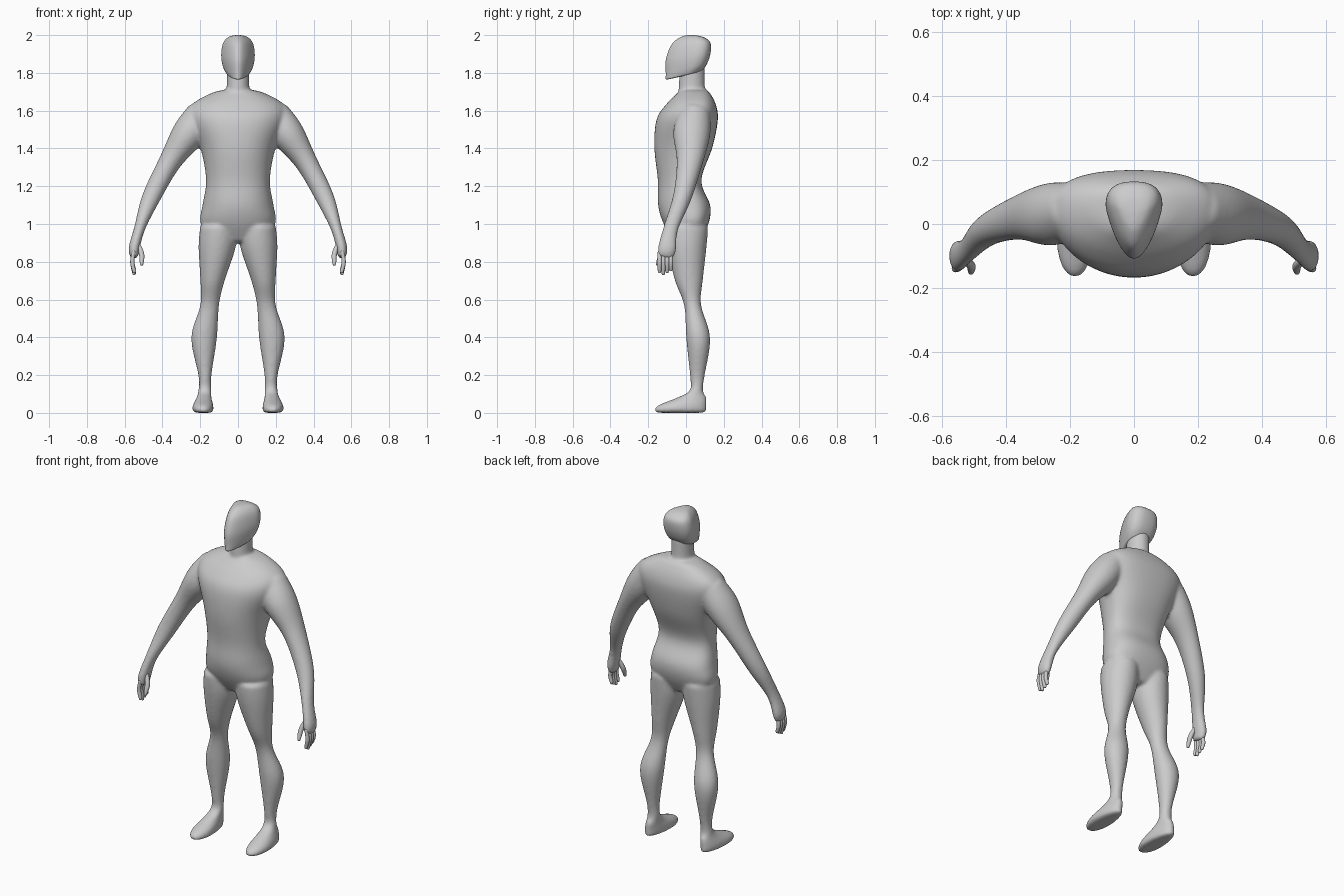
import bpy, bmesh
from math import cos, sin, pi, copysign
from mathutils import Vector

if "Cube" in bpy.data.objects:
    bpy.data.objects.remove(bpy.data.objects["Cube"])

grey = bpy.data.materials.new("light grey")
grey.use_nodes = True
grey.diffuse_color = (.6, .6, .6, 1)
grey.node_tree.nodes["Principled BSDF"].inputs["Base Color"].default_value = grey.diffuse_color


def circle(sides):
    return [(cos(2 * pi * i / sides), sin(2 * pi * i / sides)) for i in range(sides)]


def power(value, exponent):
    return copysign(abs(value) ** exponent, value)


def level_ring(height, inner, outer, front, back, middle=.5,
               front_shape=(1, 1), back_shape=(1, 1), tilt=0):
    """Horizontal outline, widest at the given fraction from front to back."""
    widest = front + (back - front) * middle
    ring = []
    for c, s in circle(24):
        shape_x, shape_y = back_shape if s > 0 else front_shape
        depth = back - widest if s > 0 else widest - front
        x = (inner + outer) / 2 + (outer - inner) / 2 * power(c, shape_x)
        y = widest + depth * power(s, shape_y)
        ring.append(Vector((x, y, height + tilt * (y - front))))
    return ring


def path_rings(points, sides):
    """Ellipses square to a path; each point has a side radius and a depth radius."""
    centres = [Vector((x, y, z)) for x, y, z, wide, deep in points]
    rings = []
    for i, (x, y, z, wide, deep) in enumerate(points):
        after = centres[min(i + 1, len(centres) - 1)]
        before = centres[max(i - 1, 0)]
        along = (after - before).normalized()
        depth_axis = Vector((0, 1, 0))
        depth_axis = (depth_axis - along * depth_axis.dot(along)).normalized()
        side_axis = depth_axis.cross(along)
        rings.append([centres[i] + side_axis * wide * c + depth_axis * deep * s
                      for c, s in circle(sides)])
    return rings


def flowing(rings, steps=4):
    """Add rings between the given ones along smooth curves."""
    result = []
    last = len(rings) - 1
    for i in range(last):
        near = (rings[max(i - 1, 0)], rings[i], rings[i + 1], rings[min(i + 2, last)])
        for step in range(steps):
            t = step / steps
            result.append([b + (c - a) * t / 2 + (a - b * 2.5 + c * 2 - d / 2) * t ** 2
                           + (b * 3 - a - c * 3 + d) * t ** 3 / 2
                           for a, b, c, d in zip(*near)])
    return result + [rings[last]]


def loft(bm, rings, side=1):
    """Skin the rings and close both ends; a side of -1 mirrors the part."""
    rows = [[bm.verts.new((p.x * side, p.y, p.z)) for p in ring] for ring in flowing(rings)]
    for low, high in zip(rows, rows[1:]):
        for i in range(len(low)):
            bm.faces.new((low[i - 1], low[i], high[i], high[i - 1]))
    bm.faces.new(rows[0][::-1])
    bm.faces.new(rows[-1])


def finish(bm, name):
    bmesh.ops.recalc_face_normals(bm, faces=bm.faces)
    for face in bm.faces:
        face.smooth = True
    mesh = bpy.data.meshes.new(name)
    bm.to_mesh(mesh)
    bm.free()
    mesh.materials.append(grey)
    part = bpy.data.objects.new(name, mesh)
    bpy.context.collection.objects.link(part)
    rounding = part.modifiers.new("Round", "SUBSURF")
    rounding.levels = rounding.render_levels = 1
    return part


# Torso: height, half width, front, back
torso = [(.9, .12, -.06, .07), (1, .2, -.12, .12), (1.1, .19, -.15, .13),
         (1.23, .17, -.15, .08), (1.4, .2, -.17, .14), (1.55, .26, -.16, .17),
         (1.63, .25, -.11, .16), (1.69, .15, -.05, .13), (1.71, .08, -.03, .11)]
neck = [(1.64, .07, -.04, .11), (1.73, .06, -.04, .1), (1.85, .06, -.03, .1)]
# Leg and foot: height, inner, outer, front, back
leg = [(1, .01, .2, -.11, .12), (.88, .01, .21, -.1, .11), (.7, .07, .2, -.06, .09),
       (.57, .1, .2, -.01, .08), (.4, .11, .25, 0, .13), (.2, .14, .21, .02, .1),
       (.12, .14, .21, .02, .09), (.08, .14, .22, -.05, .11), (.04, .13, .24, -.15, .11),
       (.01, .13, .24, -.17, .11), (0, .14, .22, -.15, .1)]
# Arm and palm: centre, side radius, depth radius
arm = [(.18, .05, 1.6, .08, .08), (.26, .03, 1.48, .09, .1), (.36, .02, 1.33, .06, .07),
       (.46, -.02, 1.14, .05, .05), (.52, -.08, .98, .03, .04),
       (.55, -.1, .87, .03, .05), (.55, -.11, .82, .02, .04)]

body = bmesh.new()
loft(body, [level_ring(height, -half, half, front, back, .6, (.9, 1), (.8, .8))
            for height, half, front, back in torso])
loft(body, [level_ring(height, -half, half, front, back) for height, half, front, back in neck])
for side in (1, -1):
    loft(body, [level_ring(*row, .4 if row[0] < .1 else .5) for row in leg], side)
    loft(body, path_rings(arm, 24), side)
body = finish(body, "body")

# Fuse the limbs into one soft skin
remesh = body.modifiers.new("Fuse", "REMESH")
remesh.mode = "VOXEL"
remesh.voxel_size = .008
remesh.use_smooth_shade = True
soften = body.modifiers.new("Soften", "SMOOTH")
soften.factor = .5
soften.iterations = 14

# Head: teardrop outlines that slant up from the chin
head_rows = [(1.76, .06, -.11, .08), (1.8, .08, -.11, .11), (1.87, .09, -.11, .13),
             (1.95, .08, -.08, .13), (1.99, .05, -.03, .09), (2, .01, .01, .04)]
head = bmesh.new()
loft(head, [level_ring(height, -half, half, front, back, .7, (1.1, 1.7), (.8, .8), 2 - height)
            for height, half, front, back in head_rows])
finish(head, "head")

# Fingers curl inward; the thumb sits on the inner front of the palm
for side, label in ((1, "left"), (-1, "right")):
    hand = bmesh.new()
    for finger in range(4):
        y = -.14 + .02 * finger
        tip = .73 + .01 * abs(finger - 1)
        curl = [(.55, .86, .01), (.56, .8, .012), (.55, tip + .01, .01), (.55, tip, .004)]
        loft(hand, path_rings([(x, y, z, r, r) for x, z, r in curl], 10), side)
    thumb = [(.53, -.11, .9, .01), (.51, -.13, .84, .015),
             (.51, -.15, .79, .01), (.51, -.15, .78, .004)]
    loft(hand, path_rings([(x, y, z, r, r) for x, y, z, r in thumb], 10), side)
    finish(hand, label + "_fingers")
